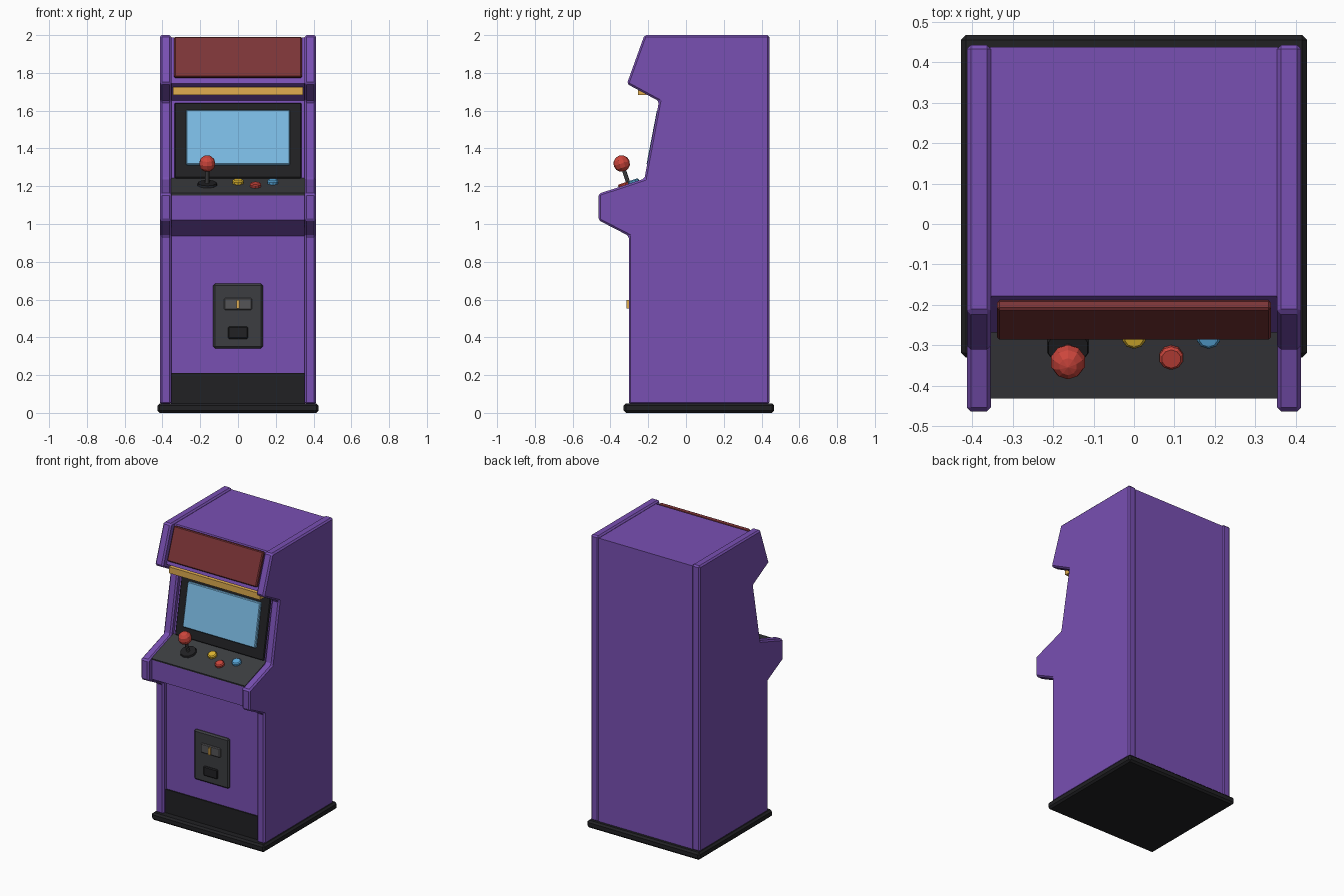
import bpy, bmesh, math
from mathutils import Vector, Matrix

if "Cube" in bpy.data.objects:
    bpy.data.objects.remove(bpy.data.objects["Cube"])

COLOURS = {
    "purple": (0.19, 0.08, 0.45, 1), "black": (0.015, 0.015, 0.017, 1),
    "charcoal": (0.045, 0.047, 0.052, 1), "maroon": (0.20, 0.035, 0.038, 1),
    "blue_glass": (0.20, 0.50, 0.78, 1), "gold": (0.75, 0.42, 0.08, 1),
    "red": (0.60, 0.06, 0.045, 1), "yellow": (0.75, 0.48, 0.03, 1),
    "blue": (0.10, 0.40, 0.72, 1), "steel": (0.09, 0.09, 0.095, 1),
}
MATS = {}
for key, rgba in COLOURS.items():
    MATS[key] = bpy.data.materials.new(key)
    MATS[key].diffuse_color = rgba


def finish(name, bm, colour, bevel=0.0):
    bmesh.ops.recalc_face_normals(bm, faces=bm.faces)
    me = bpy.data.meshes.new(name)
    bm.to_mesh(me)
    bm.free()
    me.materials.append(MATS[colour])
    ob = bpy.data.objects.new(name, me)
    bpy.context.collection.objects.link(ob)
    if bevel:
        mod = ob.modifiers.new("bevel", "BEVEL")
        mod.width, mod.segments = bevel, 1
        mod.limit_method, mod.angle_limit = "ANGLE", math.radians(40)
    return ob


def extrude(name, profile, x0, x1, colour, bevel=0.0):
    """Extrude a (y, z) profile from x0 to x1."""
    bm = bmesh.new()
    face = bm.faces.new([bm.verts.new((x0, y, z)) for y, z in profile])
    res = bmesh.ops.extrude_face_region(bm, geom=[face])
    verts = [v for v in res["geom"] if isinstance(v, bmesh.types.BMVert)]
    bmesh.ops.translate(bm, verts=verts, vec=(x1 - x0, 0, 0))
    return finish(name, bm, colour, bevel)


def slab(name, a, b, thick, half_w, colour, bevel=0.0):
    """Plate whose back lies on the side-view line a-b, raised outward by thick."""
    a, b = Vector(a), Vector(b)
    d = (b - a).normalized()
    n = Vector((-d.y, d.x)) * thick
    return extrude(name, [a, b, b + n, a + n], -half_w, half_w, colour, bevel)


def box(name, x, y, z, colour, bevel=0.0):
    return extrude(name, [(y[0], z[0]), (y[1], z[0]), (y[1], z[1]), (y[0], z[1])],
                   x[0], x[1], colour, bevel)


# cabinet: base, body and the two side panels
box("base_plinth", (-0.427, 0.427), (-0.33, 0.467), (0, 0.05), "black", 0.012)
body = [(0.437, 0.03), (0.437, 1.988), (-0.178, 1.988), (-0.268, 1.745), (-0.11, 1.655),
        (-0.19, 1.235), (-0.427, 1.153), (-0.427, 1.02), (-0.27, 0.937), (-0.27, 0.03)]
extrude("cabinet_body", body, -0.356, 0.356, "purple")
side = [(0.442, 0.045), (0.442, 2.0), (-0.22, 2.0), (-0.313, 1.742), (-0.143, 1.65),
        (-0.22, 1.24), (-0.463, 1.16), (-0.463, 1.02), (-0.303, 0.937), (-0.303, 0.045)]
for label, s in (("left", -1), ("right", 1)):
    extrude(label + "_side_panel", side, s * 0.353, s * 0.413, "purple", 0.01)

# marquee and the light strip beneath it
slab("marquee", (-0.262, 1.77), (-0.186, 1.983), 0.027, 0.338, "maroon", 0.006)
box("light_strip", (-0.345, 0.345), (-0.255, -0.21), (1.682, 1.725), "gold")

# screen
slab("screen_bezel", (-0.189, 1.24), (-0.113, 1.64), 0.015, 0.336, "black", 0.005)
slab("screen_glass", (-0.186, 1.31), (-0.130, 1.60), 0.024, 0.275, "blue_glass", 0.005)

# control deck
slab("control_plate", (-0.427, 1.152), (-0.19, 1.232), 0.012, 0.354, "charcoal")
SLOPE = math.atan2(0.08, 0.237)


def deck(x, y):
    """Frame on the control plate with its z axis square to the plate."""
    z = 1.163 + math.tan(SLOPE) * (y + 0.43)
    return Matrix.Translation((x, y, z)) @ Matrix.Rotation(SLOPE, 4, "X")


def post(name, frame, r1, r2, z0, z1, sides, colour, bevel=0.0):
    bm = bmesh.new()
    bmesh.ops.create_cone(bm, cap_ends=True, segments=sides, radius1=r1, radius2=r2,
                          depth=z1 - z0,
                          matrix=frame @ Matrix.Translation((0, 0, (z0 + z1) / 2)))
    return finish(name, bm, colour, bevel)


for name, x, y, col in (("yellow_button", 0.0, -0.275, "yellow"),
                        ("red_button", 0.092, -0.327, "red"),
                        ("blue_button", 0.184, -0.275, "blue")):
    post(name, deck(x, y), 0.03, 0.03, -0.005, 0.02, 10, col, 0.006)

stick = deck(-0.163, -0.302)
post("joystick_collar", stick, 0.055, 0.05, -0.004, 0.012, 10, "black")
post("joystick_shaft", stick, 0.011, 0.011, 0, 0.10, 8, "steel")
bm = bmesh.new()
bmesh.ops.create_uvsphere(bm, u_segments=10, v_segments=6, radius=0.044,
                          matrix=stick @ Matrix.Translation((0, 0, 0.12)))
finish("joystick_ball", bm, "red")

# coin door
box("coin_door", (-0.132, 0.132), (-0.29, -0.265), (0.342, 0.684), "charcoal", 0.01)
box("coin_slot_plate", (-0.073, 0.073), (-0.301, -0.285), (0.545, 0.608), "steel", 0.005)
box("coin_slot", (-0.007, 0.007), (-0.315, -0.295), (0.552, 0.598), "gold")
box("coin_return", (-0.053, 0.053), (-0.301, -0.285), (0.392, 0.457), "black", 0.006)

# kick plate
box("kick_plate", (-0.353, 0.353), (-0.278, -0.26), (0.045, 0.21), "black")

for m in bpy.data.materials:
    if m.users and not m.is_grease_pencil:
        m.use_nodes = True
        m.node_tree.nodes["Principled BSDF"].inputs["Base Color"].default_value = m.diffuse_color
